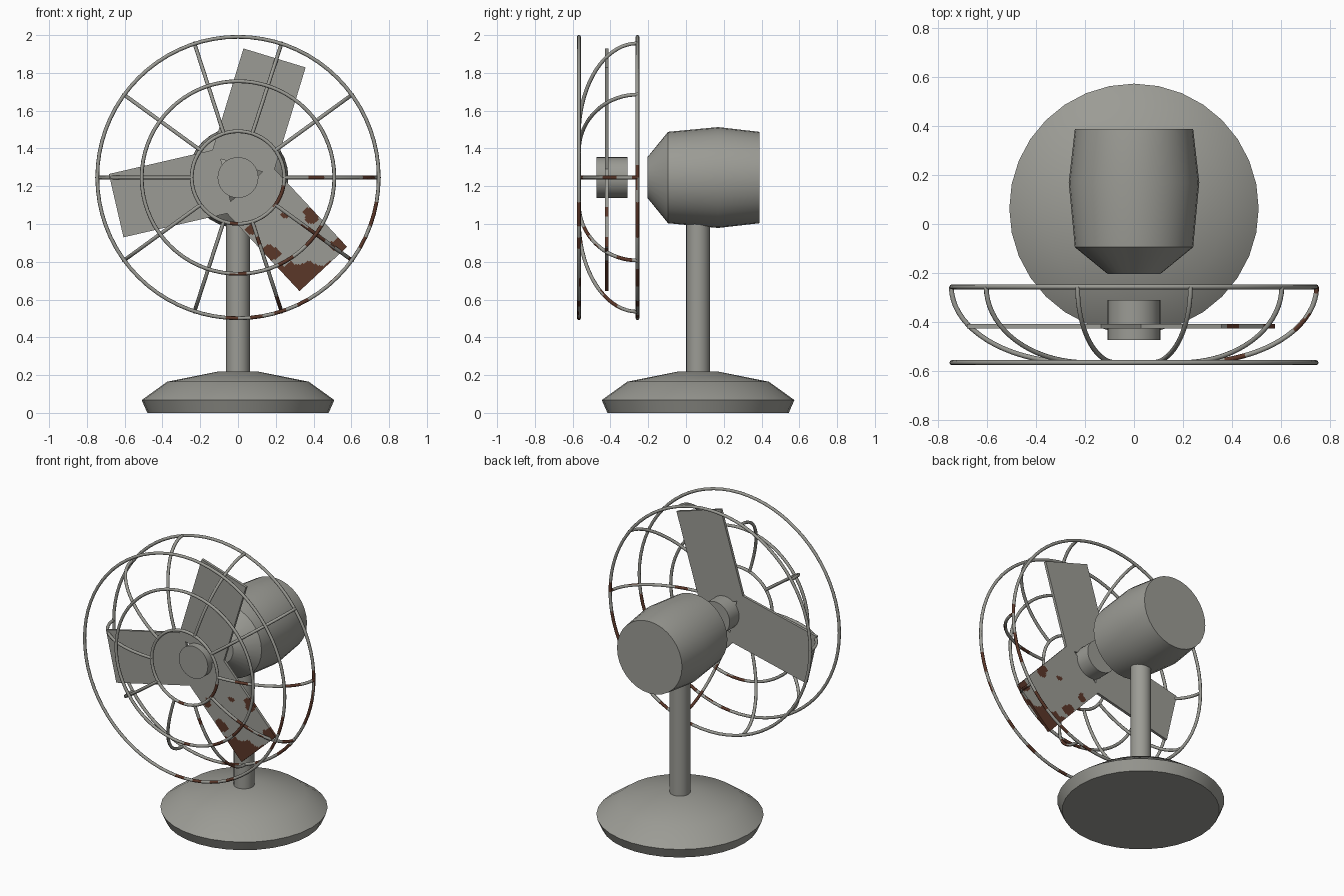
import bpy, bmesh, math
from mathutils import Vector, Matrix, noise

if "Cube" in bpy.data.objects:
    bpy.data.objects.remove(bpy.data.objects["Cube"])

AXIS_Z = 1.246          # height of the fan axis
CY = 0.064              # y of stand centre
FRONT, BACK = -0.567, -0.257
WIRE = 0.010


def material(name, col):
    m = bpy.data.materials.new(name)
    m.diffuse_color = (*col, 1)
    m.use_nodes = True
    m.node_tree.nodes["Principled BSDF"].inputs["Base Color"].default_value = m.diffuse_color
    return m


GREY = material("weathered_grey", (0.33, 0.33, 0.30))
RUST = material("rust_brown", (0.105, 0.038, 0.022))


def finish(name, bm, angle=30, rust_rule=None):
    bmesh.ops.recalc_face_normals(bm, faces=bm.faces[:])
    if rust_rule:
        for f in bm.faces:
            f.material_index = int(rust_rule(f.calc_center_median()))
    me = bpy.data.meshes.new(name)
    bm.to_mesh(me)
    bm.free()
    me.materials.append(GREY)
    me.materials.append(RUST)
    ob = bpy.data.objects.new(name, me)
    bpy.context.collection.objects.link(ob)
    bpy.ops.object.select_all(action='DESELECT')
    ob.select_set(True)
    bpy.context.view_layer.objects.active = ob
    bpy.ops.object.shade_smooth_by_angle(angle=math.radians(angle))
    return ob


def lathe(name, profile, matrix, sides=32):
    """Closed solid of revolution from (radius, height) points."""
    bm = bmesh.new()
    rings = [[bm.verts.new(matrix @ Vector((r * math.cos(a), r * math.sin(a), h)))
              for a in (2 * math.pi * i / sides for i in range(sides))]
             for r, h in profile]
    for lo, hi in zip(rings, rings[1:]):
        for i in range(sides):
            j = (i + 1) % sides
            bm.faces.new((lo[i], lo[j], hi[j], hi[i]))
    bm.faces.new(rings[0])
    bm.faces.new(rings[-1])
    return finish(name, bm)


def add_tube(bm, pts, binormal, closed, sides=8):
    """Sweep a round wire along a planar path."""
    n = len(pts)
    rings = []
    for i, p in enumerate(pts):
        a = pts[(i - 1) % n] if closed else pts[max(i - 1, 0)]
        b = pts[(i + 1) % n] if closed else pts[min(i + 1, n - 1)]
        side = (b - a).normalized().cross(binormal)
        rings.append([bm.verts.new(p + WIRE * (math.cos(t) * side + math.sin(t) * binormal))
                      for t in (2 * math.pi * k / sides for k in range(sides))])
    for i in range(n if closed else n - 1):
        lo, hi = rings[i], rings[(i + 1) % n]
        for k in range(sides):
            j = (k + 1) % sides
            bm.faces.new((lo[k], lo[j], hi[j], hi[k]))
    if not closed:
        bm.faces.new(rings[0])
        bm.faces.new(rings[-1])


def polar(r, a, y):
    return Vector((r * math.cos(a), y, AXIS_Z + r * math.sin(a)))


# rust on the lower right part of the cage
def cage_rust(c):
    return c.x > -0.05 and c.z < 1.3 and noise.noise(c * 9) > 0.12


# rust on the lower blade: corroded tip and a few patches
PATCHES = [(0.17, 0.85, 0.04), (0.07, 0.97, 0.03), (0.25, 1.04, 0.022),
           (0.39, 1.05, 0.04), (0.54, 0.89, 0.045)]


def blade_rust(c):
    w = noise.noise(Vector((c.x, 0, c.z)) * 22)
    if c.z < 0.79 + 0.035 * w:
        return True
    return any(math.hypot(c.x - x, c.z - z) < r * (1 + 0.6 * w) for x, z, r in PATCHES)


# stand
stand = Matrix.Translation((0, CY, 0))
lathe("base", [(0.48, 0), (0.51, 0.068), (0.375, 0.165), (0.11, 0.218)], stand)
lathe("pole", [(0.063, 0.2), (0.063, 1.1)], stand, 24)

# motor housing and hub, turned so the profile height runs along y
along_y = Matrix.Translation((0, 0, AXIS_Z)) @ Matrix.Rotation(-math.pi / 2, 4, 'X')
lathe("motor_housing", [(0.107, -0.205), (0.242, -0.095), (0.267, 0.17), (0.242, 0.388)], along_y)
lathe("hub", [(0.108, -0.475), (0.108, -0.31)], along_y)

# three flat blades
R0, R1, HALF = 0.067, 0.662, 0.172
for k, deg in enumerate((73, 193, 313)):
    rusty = deg == 313
    nu, nv = (60, 36) if rusty else (1, 1)
    bm = bmesh.new()
    a = math.radians(deg)
    d = Vector((math.cos(a), 0, math.sin(a)))
    s = Vector((-math.sin(a), 0, math.cos(a)))
    o = Vector((0, -0.428, AXIS_Z))
    grid = [[bm.verts.new(o + d * (R0 + (R1 - R0) * i / nu) + s * HALF * (2 * j / nv - 1))
             for j in range(nv + 1)] for i in range(nu + 1)]
    for i in range(nu):
        for j in range(nv):
            bm.faces.new((grid[i][j], grid[i + 1][j], grid[i + 1][j + 1], grid[i][j + 1]))
    ext = bmesh.ops.extrude_face_region(bm, geom=bm.faces[:], use_keep_orig=True)
    bmesh.ops.translate(bm, vec=(0, 0.018, 0),
                        verts=[v for v in ext["geom"] if isinstance(v, bmesh.types.BMVert)])
    finish(f"blade_{k + 1}", bm, 30, blade_rust if rusty else None)

# cage rings: one at the back, three in the front plane
N = 72
for name, r, y in (("cage_back_ring", 0.745, BACK), ("cage_front_ring", 0.745, FRONT),
                   ("cage_middle_ring", 0.51, FRONT), ("cage_inner_ring", 0.245, FRONT)):
    bm = bmesh.new()
    add_tube(bm, [polar(r, 2 * math.pi * i / N, y) for i in range(N)], Vector((0, 1, 0)), True)
    finish(name, bm, 60, cage_rust)

# ten curved cage ribs
bm = bmesh.new()
for k in range(10):
    a = math.radians(36 * k)
    path = []
    for i in range(19):
        t = math.pi / 2 * i / 18
        path.append(polar(0.24 + 0.507 * math.cos(t), a, BACK + (FRONT - BACK) * math.sin(t)))
    add_tube(bm, path, Vector((-math.sin(a), 0, math.cos(a))), False)
finish("cage_ribs", bm, 60, cage_rust)
